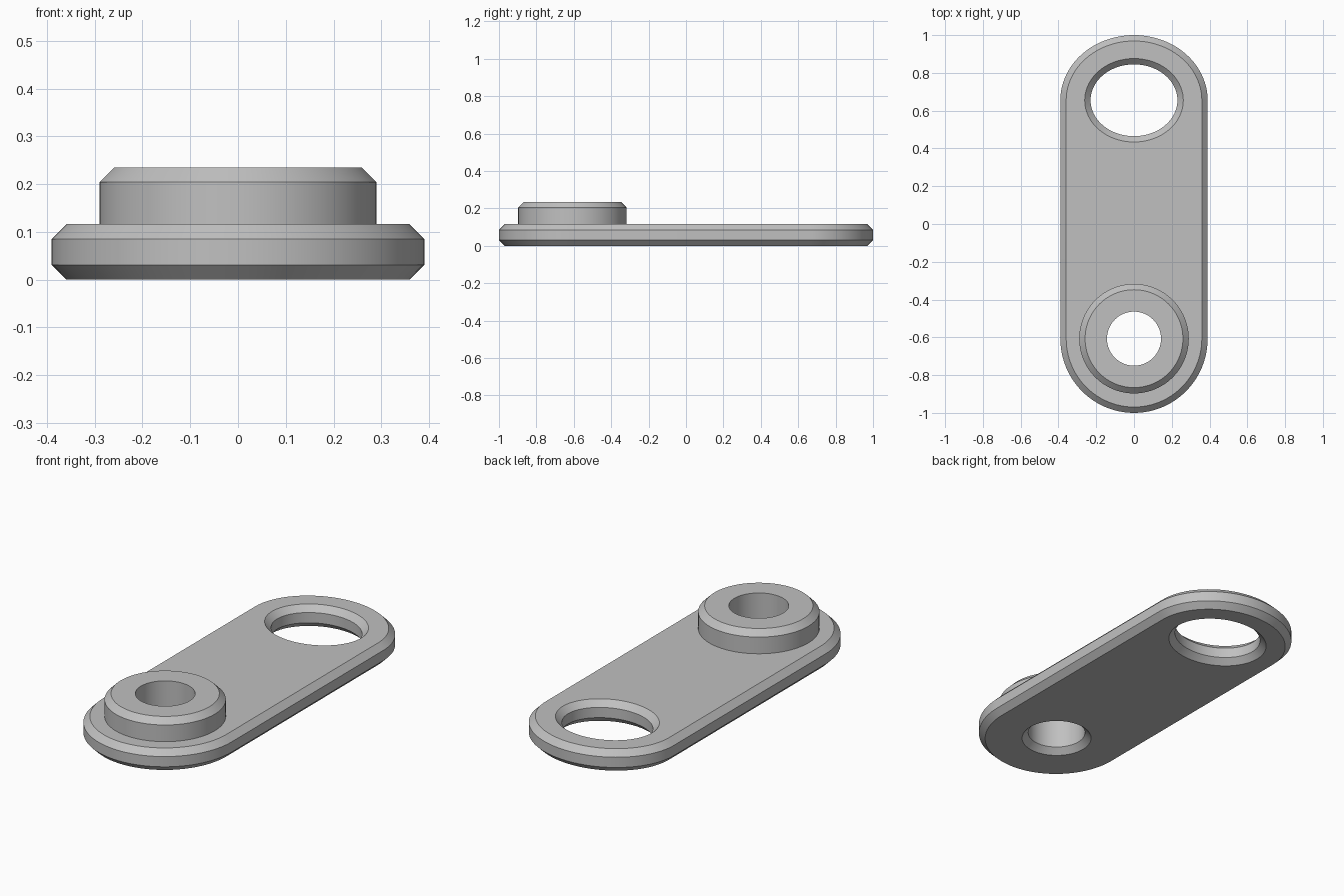
import bpy, bmesh
from math import sin, cos, pi

cube = bpy.data.objects.get("Cube")
if cube:
    bpy.data.objects.remove(cube, do_unlink=True)

SEG = 96
BOSS_Y, EYE_Y = -0.607, 0.655
THICK, TOP, BEVEL = 0.116, 0.235, 0.031
BORE_R, BOSS_R = 0.143, 0.29

grey = bpy.data.materials.new("light grey")
grey.use_nodes = True
colour = (0.53, 0.53, 0.53, 1)
grey.diffuse_color = colour
grey.node_tree.nodes["Principled BSDF"].inputs["Base Color"].default_value = colour


def ellipse(rx, ry, y):
    angles = [2 * pi * i / SEG for i in range(SEG)]
    return [(rx * cos(a), y + ry * sin(a)) for a in angles]


def outline(inset):
    """Rounded strap: flattened arc at the back, round arc at the front."""
    half = SEG // 2
    rx, points = 0.39 - inset, []
    for y, ry, start in ((EYE_Y, 0.345, 0), (BOSS_Y, 0.393, pi)):
        for i in range(half + 1):
            a = start + pi * i / half
            points.append((rx * cos(a), y + (ry - inset) * sin(a)))
    return points


def loft(bm, sections, closed=False):
    """Join (points, z) sections by quads; return the first and last edge loops."""
    rings = [[bm.verts.new((x, y, z)) for x, y in pts] for pts, z in sections]
    pairs = list(zip(rings, rings[1:]))
    if closed:
        pairs.append((rings[-1], rings[0]))
    for low, high in pairs:
        for i in range(len(low)):
            j = (i + 1) % len(low)
            bm.faces.new((low[i], low[j], high[j], high[i]))
    return [[bm.edges.get((r[i - 1], r[i])) for i in range(len(r))]
            for r in (rings[0], rings[-1])]


def finish(bm, name):
    bmesh.ops.recalc_face_normals(bm, faces=bm.faces[:])
    mesh = bpy.data.meshes.new(name)
    bm.to_mesh(mesh)
    bm.free()
    mesh.materials.append(grey)
    obj = bpy.data.objects.new(name, mesh)
    bpy.context.collection.objects.link(obj)
    bpy.ops.object.select_all(action='DESELECT')
    obj.select_set(True)
    bpy.context.view_layer.objects.active = obj
    bpy.ops.object.shade_smooth_by_angle(angle=pi / 6)


def eye(grow):
    return ellipse(0.23 + grow, 0.19 + grow, EYE_Y)


def bore(grow):
    return ellipse(BORE_R + grow, BORE_R + grow, BOSS_Y)


# Strap with bevelled rim, bevelled oval eye and a bore countersunk below
bm = bmesh.new()
levels = ((BEVEL, 0), (0, BEVEL), (0, THICK - BEVEL), (BEVEL, THICK))
loops = [
    loft(bm, [(outline(d), z) for d, z in levels]),
    loft(bm, [(eye(d), z) for d, z in levels]),
    loft(bm, [(bore(BEVEL), 0), (bore(0), BEVEL), (bore(0), THICK)]),
]
for side in (0, 1):
    edges = [e for pair in loops for e in pair[side]]
    bmesh.ops.triangle_fill(bm, edges=edges, use_beauty=True,
                            normal=(0, 0, 2 * side - 1))
finish(bm, "strap")

# Raised hollow boss with a bevelled top rim
bm = bmesh.new()
profile = ((BORE_R, THICK), (BOSS_R, THICK), (BOSS_R, TOP - BEVEL),
           (BOSS_R - BEVEL, TOP), (BORE_R, TOP))
loft(bm, [(ellipse(r, r, BOSS_Y), z) for r, z in profile], closed=True)
finish(bm, "boss")
